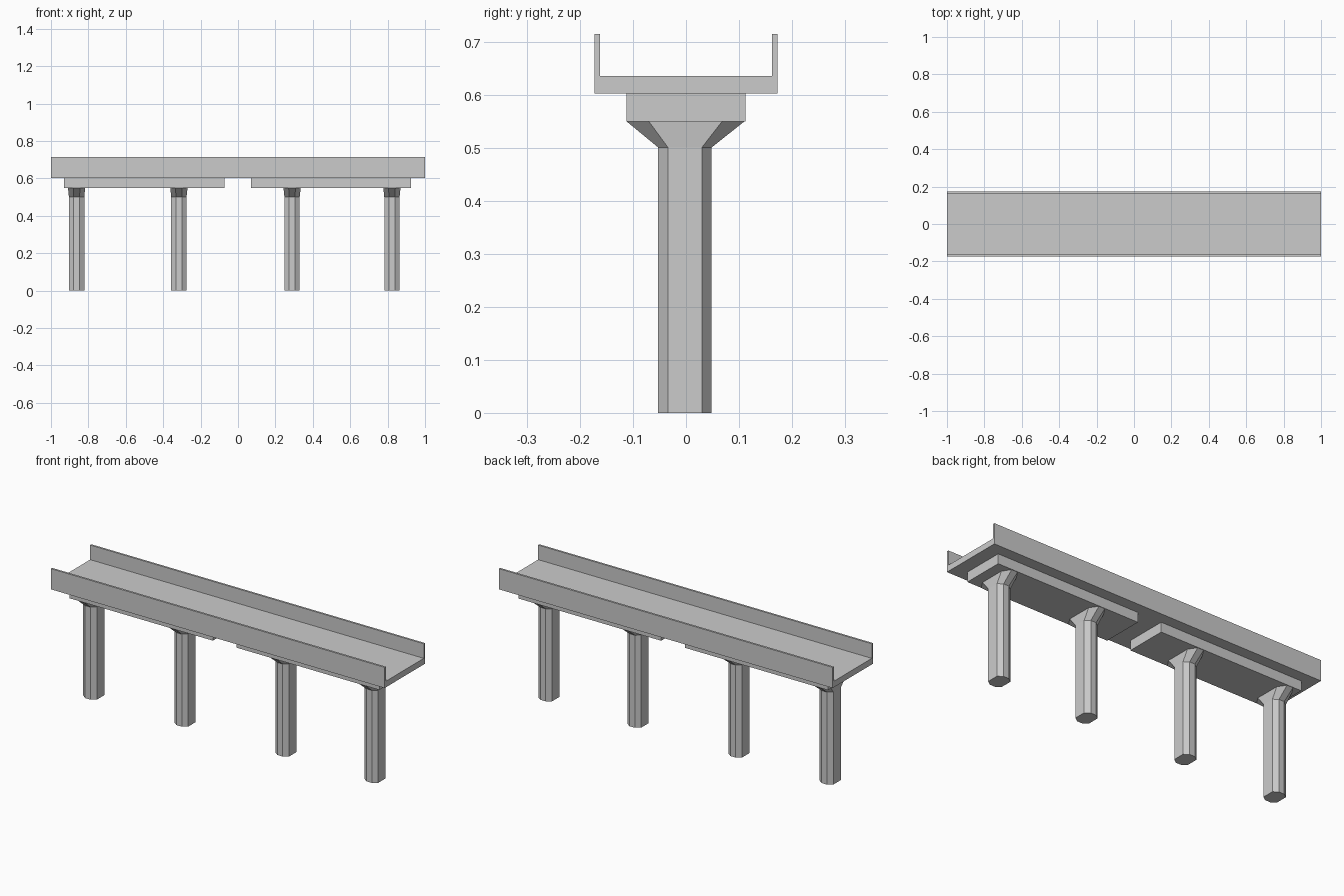
import bpy, bmesh

if "Cube" in bpy.data.objects:
    bpy.data.objects.remove(bpy.data.objects["Cube"])


def make_object(name, bm):
    bmesh.ops.recalc_face_normals(bm, faces=bm.faces)
    mesh = bpy.data.meshes.new(name)
    bm.to_mesh(mesh)
    bm.free()
    obj = bpy.data.objects.new(name, mesh)
    bpy.context.collection.objects.link(obj)
    return obj


def loft(name, rings):
    """Closed solid through a stack of equal-length point rings."""
    bm = bmesh.new()
    loops = [[bm.verts.new(p) for p in ring] for ring in rings]
    n = len(loops[0])
    for a, b in zip(loops, loops[1:]):
        for i in range(n):
            j = (i + 1) % n
            bm.faces.new((a[i], a[j], b[j], b[i]))
    bm.faces.new(loops[0])
    bm.faces.new(loops[-1])
    return make_object(name, bm)


def box(name, x0, x1, y, z0, z1):
    rect = [(x0, -y), (x1, -y), (x1, y), (x0, y)]
    return loft(name, [[(px, py, z) for px, py in rect] for z in (z0, z1)])


def octagon(cx, cy, wide, narrow, z):
    """Ring with corners at wide = (x, y) on the sides, narrow on the ends."""
    (a, b), (c, d) = wide, narrow
    pts = [(a, -b), (a, b), (c, d), (-c, d), (-a, b), (-a, -b), (-c, -d), (c, -d)]
    return [(cx + x, cy + y, z) for x, y in pts]


# Trough-shaped deck in two spans, side walls included
W, T = 0.173, 0.011
profile = [(-W, 0.603), (W, 0.603), (W, 0.715), (W - T, 0.715),
           (W - T, 0.636), (-W + T, 0.636), (-W + T, 0.715), (-W, 0.715)]
for side, x0, x1 in (("left", -1, 0), ("right", 0, 1)):
    loft(f"deck_{side}", [[(x, y, z) for y, z in profile] for x in (x0, x1)])

# Bearing beams under each span
box("beam_left", -0.93, -0.072, 0.1125, 0.55, 0.603)
box("beam_right", 0.07, 0.926, 0.1125, 0.55, 0.603)

# Eight-sided columns with flared heads
for i, cx in enumerate((-0.863, -0.316, 0.289, 0.823), 1):
    shaft = ((0.041, 0.032), (0.016, 0.0505))
    head = ((0.046, 0.069), (0.018, 0.111))
    loft(f"column_{i}", [octagon(cx, -0.002, *shaft, z) for z in (0, 0.501)])
    loft(f"column_head_{i}", [octagon(cx, -0.002, *shaft, 0.501),
                              octagon(cx, -0.001, *head, 0.55)])
